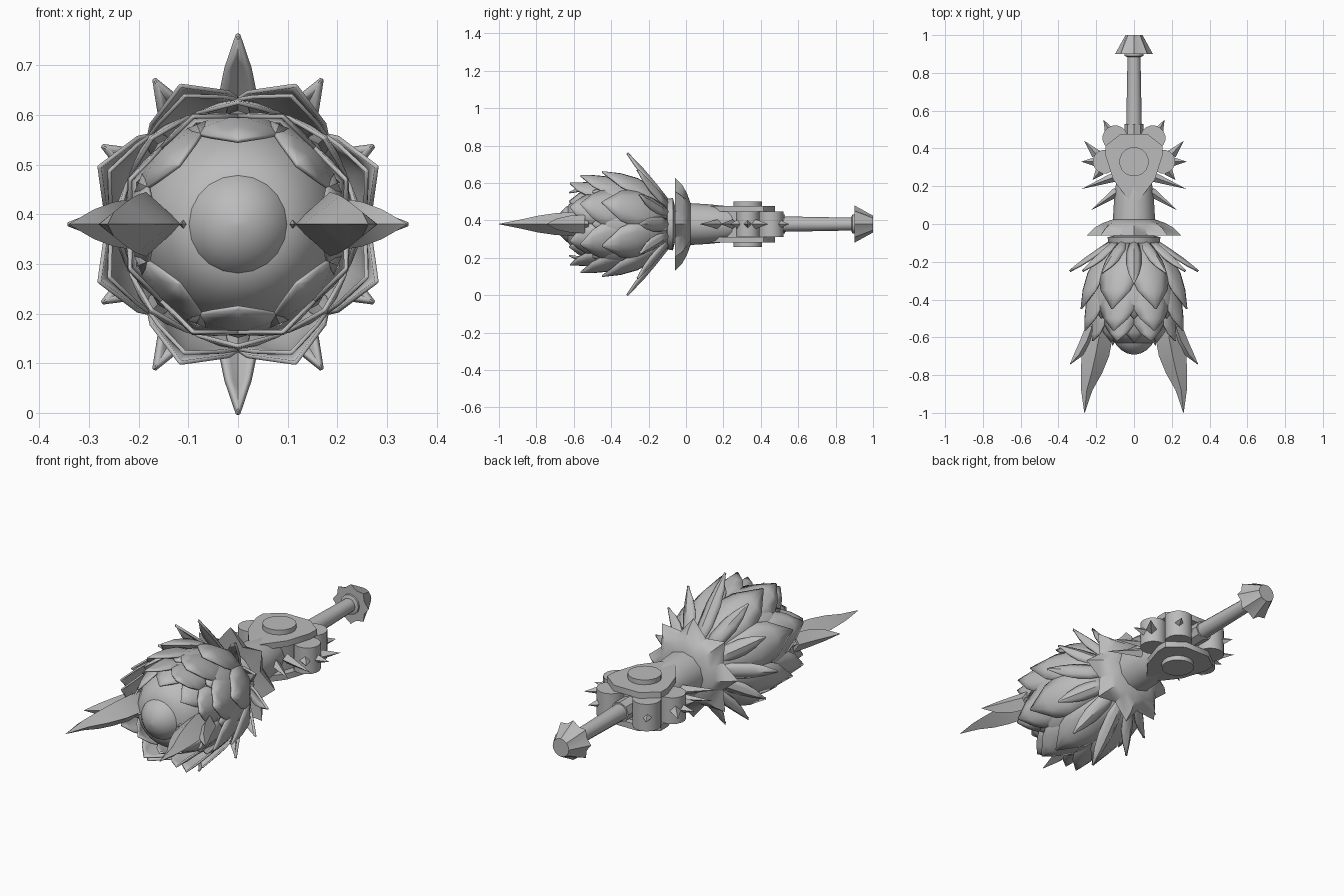
import bpy, math
from mathutils import Vector

if "Cube" in bpy.data.objects:
    bpy.data.objects.remove(bpy.data.objects["Cube"])

AXIS = 0.38
mat = bpy.data.materials.new("plain grey")
mat.diffuse_color = (0.5, 0.5, 0.5, 1)
mat.use_nodes = True
mat.node_tree.nodes["Principled BSDF"].inputs["Base Color"].default_value = mat.diffuse_color


def make(name, verts, faces, smooth=None, thick=0):
    me = bpy.data.meshes.new(name)
    me.from_pydata([tuple(v) for v in verts], [], faces)
    me.materials.append(mat)
    ob = bpy.data.objects.new(name, me)
    bpy.context.collection.objects.link(ob)
    bpy.context.view_layer.objects.active = ob
    ob.select_set(True)
    bpy.ops.object.mode_set(mode='EDIT')
    bpy.ops.mesh.select_all(action='SELECT')
    bpy.ops.mesh.normals_make_consistent(inside=False)
    bpy.ops.object.mode_set(mode='OBJECT')
    if smooth:
        bpy.ops.object.shade_smooth_by_angle(angle=math.radians(smooth))
    if thick:
        mod = ob.modifiers.new("thickness", 'SOLIDIFY')
        mod.thickness = thick
        mod.offset = 0
    ob.select_set(False)
    return ob


def rings(name, loops, smooth=None):
    """Skin a list of equal loops and cap both ends."""
    n = len(loops[0])
    verts = [p for lp in loops for p in lp]
    faces = [(i * n + j, i * n + (j + 1) % n, (i + 1) * n + (j + 1) % n, (i + 1) * n + j)
             for i in range(len(loops) - 1) for j in range(n)]
    faces += [tuple(range(n)), tuple(range(len(verts) - n, len(verts)))]
    return make(name, verts, faces, smooth)


def turned(name, profile, n=16, smooth=40):
    """Revolve (y, r) or star-shaped (y, r_tip, r_valley) stations around the long axis."""
    loops = []
    for st in profile:
        lp = []
        for j in range(n):
            a = 2 * math.pi * j / n
            r = st[-1] if j % 2 else st[1]
            lp.append((r * math.cos(a), st[0], AXIS + r * math.sin(a)))
        loops.append(lp)
    return rings(name, loops, smooth)


def prism(name, outline, z0, z1):
    return rings(name, [[(x, y, AXIS + z) for x, y in outline] for z in (z0, z1)], 40)


def circle(x, y, r, n=16):
    return [(x + r * math.cos(2 * math.pi * (j + .5) / n),
             y + r * math.sin(2 * math.pi * (j + .5) / n)) for j in range(n)]


def petal_ring(name, count, start, stations, bend, thick):
    """Ring of ridged leaf blades; stations are (y, radius, half width)."""
    cols = 5
    verts, faces = [], []
    for k in range(count):
        a = math.radians(start + 360 * k / count)
        rad = Vector((math.cos(a), 0, math.sin(a)))
        tan = Vector((-math.sin(a), 0, math.cos(a)))
        base = len(verts)
        for i, (y, r, w) in enumerate(stations):
            for c in range(cols):
                t = c / (cols - 1) * 2 - 1
                p = rad * (r - bend * w * abs(t) ** 1.2) + tan * (w * t)
                verts.append(p + Vector((0, y, AXIS)))
        for i in range(len(stations) - 1):
            for c in range(cols - 1):
                q = base + i * cols + c
                faces.append((q, q + 1, q + cols + 1, q + cols))
    return make(name, verts, faces, 50, thick)


def diamond_horn(name, stations):
    """Diamond-section horn; stations are (x, y, half width, half height)."""
    return rings(name, [[(x - w, y, AXIS), (x, y, AXIS + h), (x + w, y, AXIS), (x, y, AXIS - h)]
                        for x, y, w, h in stations], 25)


def spike(name, x, y, deg, length, r):
    d = Vector((math.cos(math.radians(deg)), math.sin(math.radians(deg)), 0))
    s = Vector((-d.y, d.x, 0))
    o = Vector((x, y, AXIS))
    up = Vector((0, 0, r))
    verts = [o + s * r, o + up, o - s * r, o - up, o + d * length]
    make(name, verts, [(0, 1, 4), (1, 2, 4), (2, 3, 4), (3, 0, 4), (3, 2, 1, 0)])


# Bulb core and rounded nose
turned("bulb_core", [(-.06, .09), (-.12, .12), (-.2, .165), (-.3, .20), (-.42, .21),
                     (-.52, .19), (-.59, .15), (-.63, .1)], 24)
turned("nose", [(-.56, .115), (-.60, .112), (-.64, .094), (-.67, .064),
                (-.685, .035), (-.692, .004)], 20, 60)

# Overlapping leaf layers, back to front; the diagonal ones flare outward
petal_ring("leaf_layer_1", 8, 22.5, [(-.10, .125, .05), (-.17, .20, .085), (-.26, .26, .112),
           (-.35, .288, .085), (-.45, .302, .002)], .42, .008)
petal_ring("leaf_layer_2", 8, 0, [(-.15, .16, .07), (-.24, .215, .10), (-.33, .243, .11),
           (-.42, .252, .08), (-.50, .245, .002)], .35, .008)
petal_ring("leaf_layer_3", 8, 22.5, [(-.26, .21, .09), (-.35, .25, .11), (-.43, .27, .11),
           (-.50, .278, .07), (-.565, .28, .002)], .42, .008)
petal_ring("leaf_layer_4", 8, 0, [(-.36, .22, .09), (-.44, .225, .1), (-.51, .215, .09),
           (-.57, .195, .055), (-.625, .168, .002)], .35, .008)
petal_ring("leaf_layer_5", 8, 22.5, [(-.40, .225, .08), (-.47, .235, .095), (-.53, .237, .085),
           (-.58, .235, .05), (-.62, .235, .002)], .42, .008)

# Twelve dagger thorns behind the leaves: the upright pair is longest
for k in range(12):
    tip = ((-.25, .34), (-.25, .313), (-.26, .335), (-.315, .38))[
        (0, 1, 2, 3, 2, 1)[k % 6]]
    (y, r), y0, r0 = tip, -.09, .12
    path = [(y0 + (y - y0) * f, r0 + (r - r0) * g, w) for f, g, w in
            ((0, 0, .02), (.3, .33, .036), (.6, .64, .036), (.8, .82, .024), (1, 1, .001))]
    petal_ring("thorn", 1, 30 * k, path, .9, .012)

# Neck ring and star collar
turned("neck_ring", [(-.105, .10), (-.10, .135), (-.07, .14), (-.06, .10)], 20)
turned("neck_core", [(-.10, .09), (.03, .09)], 16)
turned("star_collar", [(-.045, .08, .08), (-.06, .25, .18), (-.02, .21, .165),
                       (.005, .165, .145), (.025, .11, .11)], 16, 40)

# Paired front horns with side barbs
for s in (-1, 1):
    diamond_horn("horn", [(s * x, y, w, h) for x, y, w, h in (
        (.18, -.52, .06, .055), (.185, -.60, .072, .065), (.205, -.70, .073, .058),
        (.225, -.79, .056, .045), (.25, -.88, .03, .025), (.262, -1.0, .001, .001))])
    diamond_horn("horn_barb", [(s * x, y, w, h) for x, y, w, h in (
        (.22, -.54, .035, .05), (.25, -.62, .037, .045), (.29, -.69, .028, .03),
        (.34, -.745, .001, .001))])
    # small thorn beside the horn root
    spike("root_thorn", s * .10, -.55, -90 + s * 8, .10, .03)

# Neck block joining the collar to the guard
turned("neck_block", [(.02, .112), (.12, .106), (.20, .098), (.26, .08)], 12, 40)

# Guard plates, buttons and middle filler
half = [(.11, .235), (.15, .36), (.15, .415), (.07, .477)]
outline = [(0, .09)] + half + [(-x, y) for x, y in reversed(half)]
for s in (-1, 1):
    prism("guard_plate", outline, s * .068, s * .098)
    prism("button", circle(0, .33, .078), s * .09, s * .122)
core = [(x * .72, .32 + (y - .32) * .8) for x, y in outline]
prism("guard_core", core, -.07, .07)

# Drums held between the plates, with thorns around the rim
for s in (-1, 1):
    prism("rear_drum", circle(s * .10, .455, .067), -.068, .068)
    prism("side_drum", circle(s * .155, .33, .063), -.066, .066)
    for x, y, deg, ln in ((.13, .49, 63, .07), (.20, .37, 48, .095),
                          (.20, .33, 0, .08), (.18, .28, -50, .06),
                          (.10, .25, -20, .19), (.09, .17, -35, .17)):
        spike("guard_thorn", s * x, y, deg if s > 0 else 180 - deg, ln, .026)

# Shaft and pommel
turned("shaft_socket", [(.44, .05), (.53, .05)], 8, 20)
turned("shaft", [(.48, .042), (.90, .034)], 12)
turned("shaft_collar", [(.885, .04), (.89, .05), (.91, .05)], 12)
turned("pommel", [(.90, .10, .082), (1.0, .045, .045)], 16, 20)
